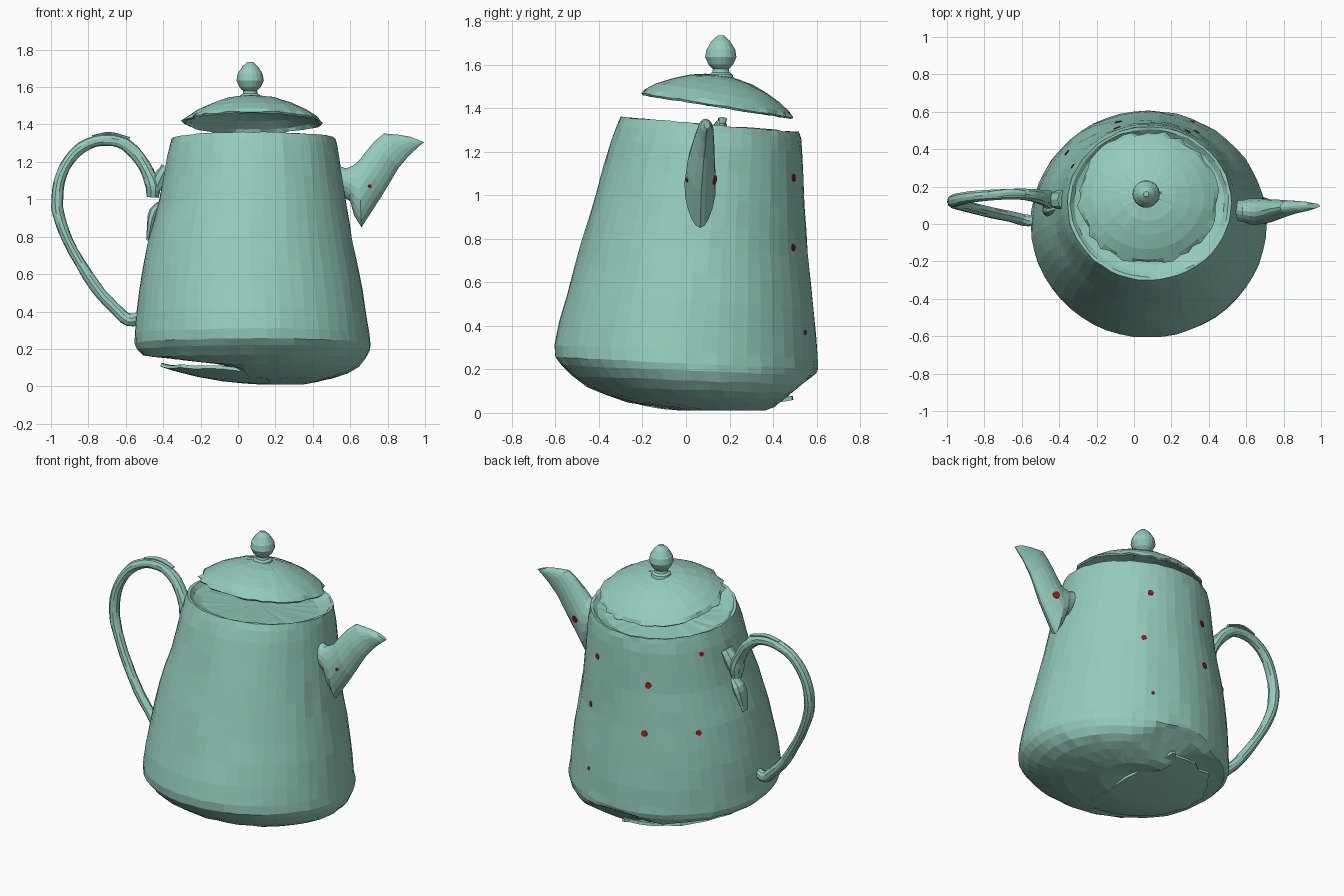
import bpy, bmesh, math, random
from mathutils import Vector, Matrix
from mathutils.bvhtree import BVHTree

if "Cube" in bpy.data.objects:
    bpy.data.objects.remove(bpy.data.objects["Cube"])

random.seed(4)


def material(name, rgb):
    m = bpy.data.materials.new(name)
    m.diffuse_color = (*rgb, 1)
    m.use_nodes = True
    m.node_tree.nodes["Principled BSDF"].inputs["Base Color"].default_value = m.diffuse_color
    return m


TEAL = material("pale_teal", (0.30, 0.60, 0.51))
RED = material("dark_red", (0.33, 0.012, 0.016))


def finish(name, bm, mat=TEAL):
    bmesh.ops.recalc_face_normals(bm, faces=bm.faces)
    tree = BVHTree.FromBMesh(bm)
    me = bpy.data.meshes.new(name)
    bm.to_mesh(me)
    bm.free()
    me.materials.append(mat)
    ob = bpy.data.objects.new(name, me)
    bpy.context.collection.objects.link(ob)
    return ob, tree


def loft(name, rings, cap_start=True, cap_end=True, mat=TEAL):
    """Skin a list of equal-length closed rings."""
    bm = bmesh.new()
    rows = [[bm.verts.new(p) for p in r] for r in rings]
    n = len(rows[0])
    for a, b in zip(rows, rows[1:]):
        for i in range(n):
            j = (i + 1) % n
            bm.faces.new((a[i], a[j], b[j], b[i]))
    for use, row in ((cap_start, rows[0]), (cap_end, rows[-1])):
        if use:
            bmesh.ops.poke(bm, faces=[bm.faces.new(row)])
    return finish(name, bm, mat)


def angles(n):
    return [2 * math.pi * i / n for i in range(n)]


def catmull(pts, steps):
    """Smooth path through tuples of any width."""
    out = []
    for i in range(len(pts) - 1):
        p = [pts[max(0, min(len(pts) - 1, i + k))] for k in (-1, 0, 1, 2)]
        for s in range(steps):
            t = s / steps
            out.append(tuple(0.5 * (2 * b + (c - a) * t + (2 * a - 5 * b + 4 * c - d) * t * t
                                    + (3 * b - a - 3 * c + d) * t ** 3) for a, b, c, d in zip(*p)))
    return out + [pts[-1]]


def shell(ob, thickness):
    mod = ob.modifiers.new("thickness", 'SOLIDIFY')
    mod.thickness = thickness
    mod.offset = 0


# Body: leaning tapered pot, rings as (z_front, z_back, x_min, x_max, y_min, y_max)
RIM = [
    (1.32, 1.25, -.27, .43, -.22, .44),
    (1.335, 1.265, -.32, .48, -.26, .48),
    (1.357, 1.287, -.34, .505, -.285, .505)]
BODY = [
    (1.36, 1.29, -.355, .52, -.30, .52),
    (1.25, 1.20, -.38, .54, -.345, .535),
    (1.00, .95, -.425, .58, -.415, .547),
    (.80, .72, -.485, .615, -.475, .562),
    (.55, .48, -.527, .665, -.545, .588),
    (.31, .25, -.55, .70, -.607, .603),
    (.22, .17, -.54, .705, -.575, .60),
    (.12, .09, -.46, .645, -.45, .55),
    (.05, .045, -.30, .52, -.27, .46),
    (.01, .01, -.05, .35, -.02, .36)]


def body_ring(zf, zb, x0, x1, y0, y1):
    ring = []
    for a in angles(52):
        x = (x0 + x1) / 2 + (x1 - x0) / 2 * math.cos(a)
        y = (y0 + y1) / 2 + (y1 - y0) / 2 * math.sin(a)
        z = zf + (zb - zf) * (y - y0) / (y1 - y0)
        if zf < .3:  # broken-out underside: raised on the left, bevelled at the back
            lift = max(0, min(1, (.10 - x) / .12)) * (.11 + .11 * max(0, -x))
            z = max(z, lift, .01 + (y - .38) * .8)
        k = .003 if zf > .02 else 0
        ring.append((x + random.uniform(-k, k), y + random.uniform(-k, k), z + random.uniform(-k, k)))
    return ring


body, body_tree = loft("pot_body", [body_ring(*r) for r in RIM + catmull(BODY, 2)])

# Broken sheet hanging below the raised left of the underside
rings = []
for f in (.1, .35, .6, .8, .92, 1.0):
    ring = []
    for a in angles(36):
        g = f * (random.uniform(.92, 1.04) if f == 1 else 1)
        c, s = math.cos(a), math.sin(a)
        x = .08 + g * c * (.5 if c < 0 else .1)
        y = .06 + g * s * (.44 if s > 0 else .42)
        ring.append((x, y, .02 + .1 * ((x - .15) / .58) ** 2 + (.6 if y < 0 else .2) * y * y))
    rings.append(ring)
sheet, _ = loft("underside_sheet", rings, True, False)
shell(sheet, .018)

# Lid: tilted shallow dome with a ragged edge
tilt = Matrix.Translation((.075, .14, 1.41)) @ Matrix.Rotation(math.radians(-9), 4, 'X')
rings = []
for f, z in ((1, 0), (.94, .02), (.8, .055), (.6, .090), (.4, .117), (.2, .132), (.05, .135)):
    ring = []
    for a in angles(52):
        g = f * (random.uniform(.95, 1.03) if f == 1 else 1)
        ring.append(tilt @ Vector((.37 * g * math.cos(a), .355 * g * math.sin(a),
                                   z + random.uniform(-.002, .002))))
    rings.append(ring)
lid, _ = loft("lid", rings, False, True)
shell(lid, .012)

# Knob: egg on a short neck
KNOB = [(.062, 1.53), (.055, 1.555), (.040, 1.565), (.037, 1.58), (.057, 1.60), (.073, 1.635),
        (.067, 1.67), (.042, 1.71), (.014, 1.735)]
loft("lid_knob", [[(.065 + r * math.cos(a), .16 + r * math.sin(a), z) for a in angles(18)]
                  for r, z in KNOB])

# Spout: wide hanging root narrowing to a thin lip; (x_up, z_up, x_low, z_low, half_width, y)
SPOUT = [
    (.53, 1.18, .55, 1.02, .055, .075),
    (.58, 1.165, .60, .99, .060, .07),
    (.615, 1.18, .62, .915, .070, .067),
    (.645, 1.205, .66, .85, .073, .065),
    (.68, 1.25, .77, 1.02, .064, .070),
    (.73, 1.31, .86, 1.17, .048, .082),
    (.78, 1.352, .92, 1.24, .036, .09),
    (.86, 1.345, .97, 1.285, .026, .094),
    (.92, 1.335, .995, 1.305, .014, .097)]
rings = []
for xu, zu, xl, zl, w, y in SPOUT:
    ring = []
    for a in angles(18):
        c = math.cos(a)
        taper = 1 - .2 * max(0, -c)  # narrower towards the lower keel
        ring.append(((xu + xl) / 2 + c * (xu - xl) / 2, y + w * taper * math.sin(a),
                     (zu + zl) / 2 + c * (zu - zl) / 2))
    rings.append(ring)
spout, spout_tree = loft("spout", rings)

# Handle: looped strap as (x, y, z, radius_in_plane, radius_across)
HANDLE = [
    (-.53, .02, .37, .03, .03), (-.585, .02, .355, .034, .033), (-.66, .04, .42, .030, .030),
    (-.76, .06, .53, .030, .030), (-.88, .09, .72, .028, .030), (-.95, .11, .88, .030, .032),
    (-.968, .12, 1.0, .032, .034), (-.945, .13, 1.13, .030, .034), (-.87, .145, 1.25, .030, .032),
    (-.76, .155, 1.31, .030, .030), (-.64, .16, 1.31, .032, .030), (-.55, .155, 1.25, .034, .034),
    (-.485, .14, 1.15, .034, .042), (-.455, .13, 1.07, .042, .050), (-.455, .13, 1.01, .030, .035)]


def strap(name, pts, steps, sides, jitter):
    path = catmull(pts, steps)
    rings = []
    for i, (x, y, z, r, w) in enumerate(path):
        a, b = path[max(0, i - 1)], path[min(len(path) - 1, i + 1)]
        t = Vector((b[0] - a[0], 0, b[2] - a[2])).normalized()
        n = Vector((-t.z, 0, t.x))
        rings.append([Vector((x, y, z)) + n * r * math.cos(q) * random.uniform(1 - jitter, 1 + jitter)
                      + Vector((0, w * math.sin(q), 0)) for q in angles(sides)])
    return loft(name, rings)


strap("handle", HANDLE, 3, 10, .08)

# Small flake on the crest of the handle and the stubs joining it to the pot
strap("handle_flake", [(-.78, .16, 1.335, .007, .015), (-.71, .165, 1.352, .007, .02),
                       (-.65, .17, 1.347, .007, .02), (-.58, .165, 1.325, .007, .015)], 2, 6, .1)
strap("handle_upper_stub", [(-.38, .13, 1.17, .03, .05), (-.41, .13, 1.12, .04, .05),
                            (-.435, .13, 1.06, .03, .04)], 2, 8, .1)
strap("handle_lower_stub", [(-.41, .10, .985, .012, .03), (-.445, .10, .935, .030, .05),
                            (-.465, .09, .87, .022, .05), (-.48, .08, .78, .010, .03)], 2, 8, .05)


# Red specks: thin discs laid on the surface
def speck(name, tree, origin, direction, r):
    hit, normal, _, _ = tree.ray_cast(Vector(origin), Vector(direction).normalized())
    if hit is None:
        return
    if normal.dot(Vector(direction)) < 0:
        normal = -normal
    m = Matrix.Translation(hit) @ normal.to_track_quat('Z', 'Y').to_matrix().to_4x4()
    loft(name, [[m @ Vector((r * math.cos(a), r * math.sin(a), h)) for a in angles(9)]
                for h in (-.003, .004)], mat=RED)


SPECKS = [(.29, .50, 1.08, .018), (.35, .515, .76, .016), (.31, .54, .37, .011),
          (-.33, .31, 1.19, .014), (-.095, .53, 1.0, .020), (-.085, .55, .70, .020),
          (-.35, .375, .715, .017)]
for i, (x, y, z, r) in enumerate(SPECKS):
    speck("body_speck_%d" % (i + 1), body_tree, (.08, .08, z), (x - .08, y - .08, 0), r)
for side, r in ((-1, .010), (1, .022)):
    speck("spout_speck_" + ("front" if side < 0 else "back"), spout_tree,
          (.705, .07, 1.07), (0, side, 0), r)
